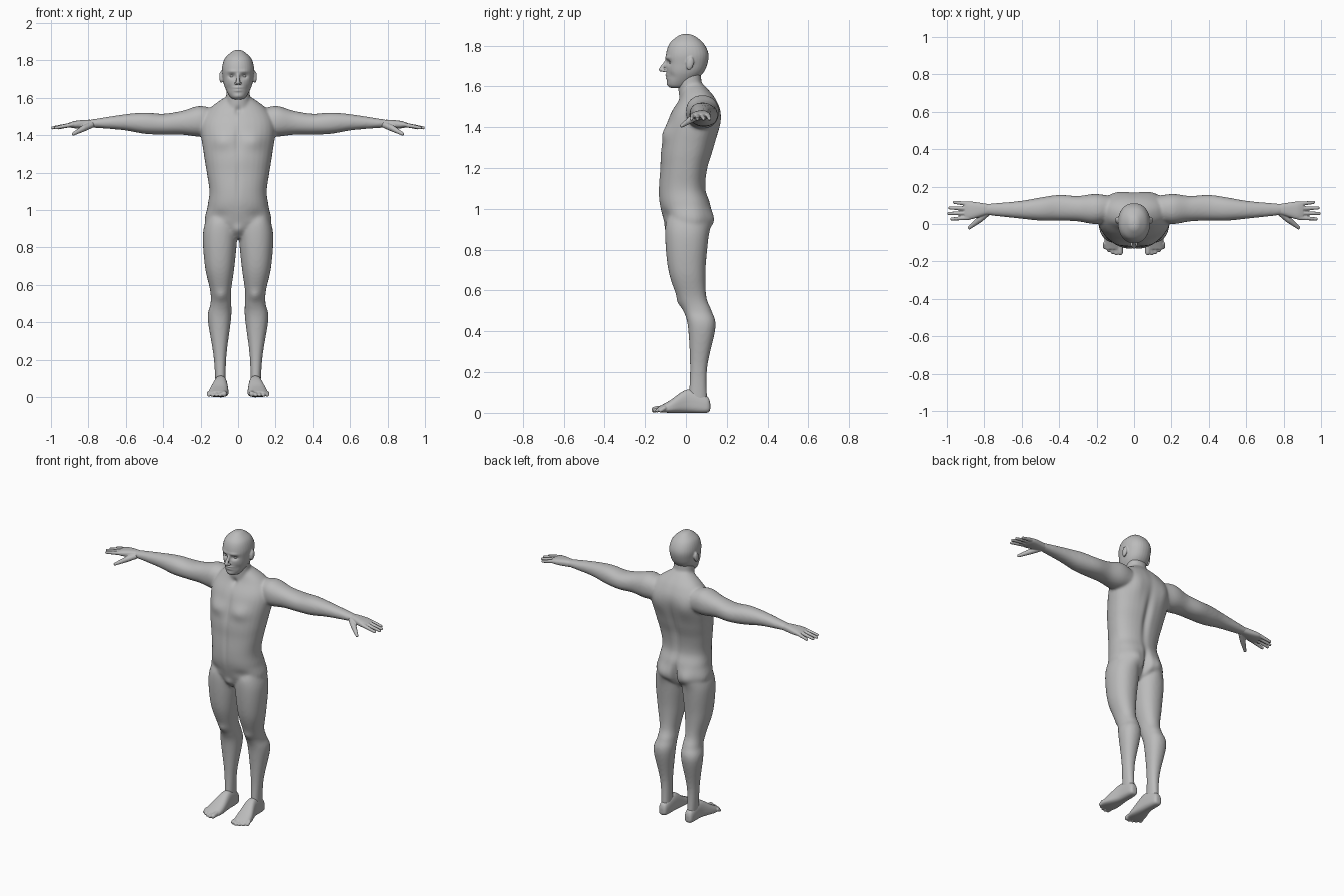
import bpy, bmesh, math
from mathutils import Vector, Matrix

if "Cube" in bpy.data.objects:
    bpy.data.objects.remove(bpy.data.objects["Cube"])

skin = bpy.data.materials.new("grey_skin")
skin.diffuse_color = (0.5, 0.5, 0.5, 1)
skin.use_nodes = True
skin.node_tree.nodes["Principled BSDF"].inputs["Base Color"].default_value = skin.diffuse_color


def dense(rows, n=6):
    """Catmull-Rom interpolation between cross-section rows."""
    out = []
    for i in range(len(rows) - 1):
        p0, p1, p2, p3 = (rows[min(max(k, 0), len(rows) - 1)] for k in range(i - 1, i + 3))
        for j in range(n):
            t = j / n
            out.append([0.5 * (2 * b + (c - a) * t + (2 * a - 5 * b + 4 * c - d) * t * t
                               + (3 * b - a - 3 * c + d) * t ** 3)
                        for a, b, c, d in zip(p0, p1, p2, p3)])
    return out + [rows[-1]]


def loft(bm, rows, axis, s=1, mid=0.5, power=2.2, n=32):
    """Skin rounded sections; row = (position, u low, u high, v low, v high)."""
    rings = []
    for t, u0, u1, v0, v1 in dense(rows):
        ring, vm = [], v0 + (v1 - v0) * mid
        for k in range(n):
            a = 2 * math.pi * k / n
            c, q = math.cos(a), math.sin(a)
            c = math.copysign(abs(c) ** (2 / power), c)
            q = math.copysign(abs(q) ** (2 / power), q)
            u = (u0 + u1) / 2 + (u1 - u0) / 2 * c
            v = vm + (v1 - vm if q > 0 else vm - v0) * q
            x, y, z = {'z': (u, v, t), 'x': (t, u, v), 'y': (u, t, v)}[axis]
            ring.append(bm.verts.new((s * x, y, z)))
        rings.append(ring)
    for a, b in zip(rings, rings[1:]):
        for k in range(n):
            bm.faces.new((a[k], a[(k + 1) % n], b[(k + 1) % n], b[k]))
    bm.faces.new(rings[0])
    bm.faces.new(rings[-1])


def centred(rows):
    return [(z, -w, w, f, b) for z, w, f, b in rows]


def ball(bm, c, r, s=1, rot=0.0):
    r = r if isinstance(r, tuple) else (r, r, r)
    m = (Matrix.Translation((s * c[0], c[1], c[2])) @ Matrix.Rotation(rot, 4, 'X')
         @ Matrix.Diagonal((*r, 1)))
    bmesh.ops.create_icosphere(bm, subdivisions=2, radius=1, matrix=m)


def chain(bm, pts, s=1):
    """Tapered rounded limb; point = (x, y, z, radius)."""
    for a, b in zip(pts, pts[1:]):
        a, b = Vector(a), Vector(b)
        n = max(2, int((b - a).length / (0.3 * a[3])))
        for i in range(n + 1):
            p = a.lerp(b, i / n)
            ball(bm, p[:3], p[3], s)


def fuse(name, bm, voxel, rounds):
    """Merge overlapping shells into one smooth surface."""
    bmesh.ops.recalc_face_normals(bm, faces=bm.faces)
    me = bpy.data.meshes.new(name)
    bm.to_mesh(me)
    bm.free()
    ob = bpy.data.objects.new(name, me)
    bpy.context.collection.objects.link(ob)
    m = ob.modifiers.new("merge", 'REMESH')
    m.mode, m.voxel_size, m.use_smooth_shade = 'VOXEL', voxel, True
    m = ob.modifiers.new("soften", 'SMOOTH')
    m.factor, m.iterations = 0.5, rounds
    bpy.context.view_layer.update()
    dg = bpy.context.evaluated_depsgraph_get()
    ob.data = bpy.data.meshes.new_from_object(ob.evaluated_get(dg))
    ob.modifiers.clear()
    ob.data.materials.clear()
    ob.data.materials.append(skin)
    ob.data.polygons.foreach_set("use_smooth", [True] * len(ob.data.polygons))
    return ob


def push(ob, x, y, z, width, height, move):
    """Soft sculpt stroke along y, mirrored when off centre."""
    for s in ((1, -1) if x else (1,)):
        for v in ob.data.vertices:
            e = ((v.co.x - s * x) / width) ** 2 + ((v.co.z - z) / height) ** 2
            if e < 5:
                v.co.y += move * math.exp(-e - ((v.co.y - y) / .05) ** 2)


# Body: torso, neck, arms and legs
bm = bmesh.new()
loft(bm, centred([
    (.85, .05, -.06, .05), (.92, .172, -.1, .122), (1.02, .163, -.128, .12),
    (1.1, .153, -.133, .097), (1.2, .167, -.126, .107), (1.3, .183, -.12, .137),
    (1.45, .2, -.082, .171), (1.54, .155, -.032, .145), (1.61, .06, -.01, .085)]),
    'z', mid=.55, power=2.3)
loft(bm, centred([(1.48, .07, -.03, .11), (1.6, .063, -.037, .08), (1.68, .06, -.03, .072)]), 'z')
for s in (1, -1):
    loft(bm, [
        (.1, .03, .14, 1.41, 1.53), (.2, .0, .161, 1.393, 1.557), (.3, .014, .15, 1.403, 1.53),
        (.4, .018, .156, 1.403, 1.515), (.5, .018, .142, 1.408, 1.521),
        (.62, .03, .122, 1.428, 1.51), (.81, .05, .107, 1.443, 1.48)], 'x', s)
    loft(bm, [
        (1., .02, .15, -.09, .1), (.88, .004, .187, -.102, .11), (.7, .019, .177, -.086, .096),
        (.57, .037, .149, -.044, .1), (.5, .036, .147, -.012, .126), (.42, .037, .162, .01, .145),
        (.22, .062, .131, .02, .104), (.04, .067, .119, .01, .106)], 'z', s)
body = fuse("body", bm, .0075, 10)
for stroke in (
    (.085, -.1, 1.37, .06, .045, -.016),   # chest
    (0, -.11, 1.38, .016, .1, .008),       # breastbone
    (0, -.13, 1.15, .012, .12, .006),      # belly line
    (.1, -.1, .97, .05, .03, .008),        # groin hollow
    (0, -.09, .89, .03, .03, -.014),       # pubic mound
    (0, -.04, 1.53, .015, .02, .012),      # throat notch
    (0, .13, 1.25, .022, .2, -.016),       # spine
    (.1, .15, 1.42, .05, .07, .01),        # shoulder blade
    (.085, .11, .945, .05, .055, .018),    # buttock
    (0, .12, .93, .018, .07, -.035),       # cleft
    (.09, -.03, .54, .028, .03, -.009),    # kneecap
):
    push(body, *stroke)

# Head with nose and ears
bm = bmesh.new()
loft(bm, centred([
    (1.592, .02, -.07, -.01), (1.604, .042, -.088, .015), (1.66, .072, -.095, .08),
    (1.71, .082, -.097, .105), (1.76, .0855, -.097, .11), (1.81, .071, -.08, .087),
    (1.846, .034, -.04, .044), (1.856, .012, -.015, .016)]), 'z')
chain(bm, [(0, -.094, 1.728, .008), (0, -.122, 1.682, .0115)])
for s in (1, -1):
    ball(bm, (.012, -.109, 1.677), (.009, .011, .008), s)
    ball(bm, (.09, .02, 1.712), (.011, .019, .034), s, -.2)
head = fuse("head", bm, .0045, 4)
for stroke in (
    (.033, -.09, 1.716, .02, .013, .014),  # eye socket
    (.032, -.09, 1.741, .026, .009, -.005),  # brow
    (.05, -.07, 1.65, .016, .02, .005),    # cheek hollow
    (0, -.1, 1.655, .022, .006, -.007),    # upper lip
    (0, -.1, 1.639, .02, .006, -.006),     # lower lip
    (0, -.09, 1.61, .022, .01, -.004),     # chin
):
    push(head, *stroke)

# Eyes
bm = bmesh.new()
for s in (1, -1):
    ball(bm, (.032, -.068, 1.717), (.014, .014, .0105), s)
fuse("eyes", bm, .002, 2)

for s, side in ((1, "left"), (-1, "right")):
    # Hand: palm, four fanned fingers and thumb
    bm = bmesh.new()
    loft(bm, [(.75, .056, .102, 1.445, 1.48), (.8, .046, .11, 1.439, 1.483),
              (.87, .025, .12, 1.437, 1.477), (.905, .028, .115, 1.444, 1.466)],
         'x', s, power=2.6)
    for i, tip in enumerate((.975, .991, .985, .96)):
        chain(bm, [(.885, .033 + .025 * i, 1.457, .0125), (tip, .027 + .0295 * i, 1.44, .009)], s)
    chain(bm, [(.785, .058, 1.455, .018), (.825, .024, 1.437, .0175), (.88, -.02, 1.407, .0095)], s)
    fuse(side + "_hand", bm, .0035, 4)

    # Foot: heel to ball, then five toes
    bm = bmesh.new()
    loft(bm, [(.119, .08, .107, .015, .05), (.1, .065, .121, 0, .083), (.01, .056, .129, 0, .115),
              (-.08, .051, .157, 0, .06), (-.135, .06, .155, .004, .03)], 'y', s, mid=.35, power=2.6)
    for i, tip in enumerate((-.152, -.158, -.151, -.14, -.124)):
        x, r = .074 + .0205 * i, .0105 if i else .0155
        chain(bm, [(x, -.105, .024, r), (x, tip, r + .001, r)], s)
    fuse(side + "_foot", bm, .004, 4)
